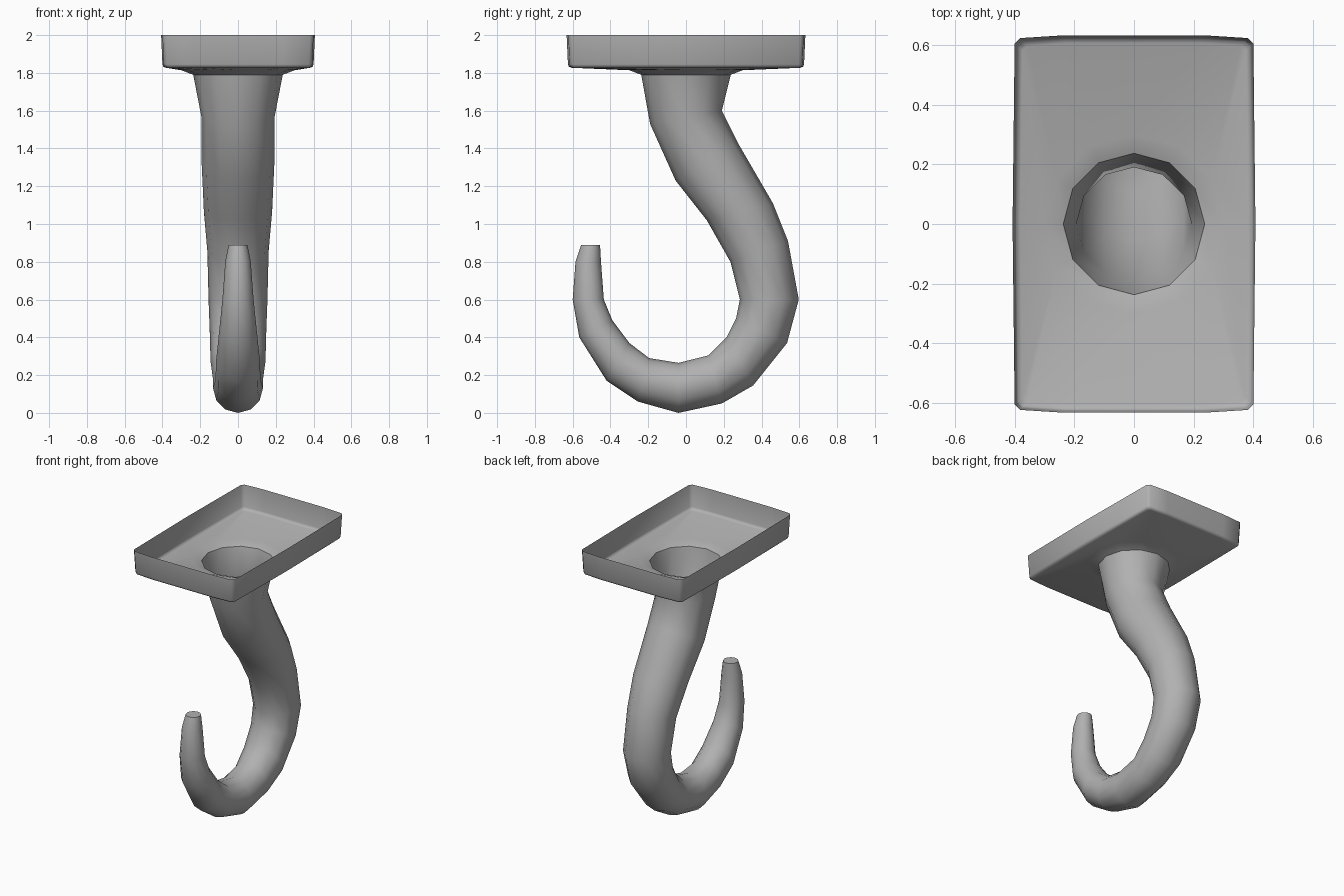
import bpy, bmesh
from math import sin, cos, pi, radians

if "Cube" in bpy.data.objects:
    bpy.data.objects.remove(bpy.data.objects["Cube"])

# Dark grey metal
metal = bpy.data.materials.new("dark_metal")
metal.diffuse_color = (.44, .44, .44, 1)
metal.use_nodes = True
metal.node_tree.nodes["Principled BSDF"].inputs["Base Color"].default_value = metal.diffuse_color


def skin(name, rings, cap_end=False):
    """Join a series of equal-length closed rings into a smooth shell."""
    bm = bmesh.new()
    vs = [[bm.verts.new(p) for p in r] for r in rings]
    for a, b in zip(vs, vs[1:]):
        n = len(a)
        for j in range(n):
            k = (j + 1) % n
            bm.faces.new((a[j], b[j], b[k], a[k]))
    if cap_end:
        bm.faces.new(vs[-1][::-1])
    bmesh.ops.remove_doubles(bm, verts=bm.verts, dist=1e-5)
    mesh = bpy.data.meshes.new(name)
    bm.to_mesh(mesh)
    bm.free()
    mesh.materials.append(metal)
    ob = bpy.data.objects.new(name, mesh)
    bpy.context.collection.objects.link(ob)
    bpy.ops.object.select_all(action='DESELECT')
    ob.select_set(True)
    bpy.context.view_layer.objects.active = ob
    bpy.ops.object.shade_smooth_by_angle(angle=radians(60))
    return ob


# Hook: each ring given by its two opposite silhouette points (y, z)
sections = [
    ((-.237, 1.79), (.237, 1.79)), ((-.19, 1.53), (.19, 1.60)),
    ((-.055, 1.23), (.28, 1.42)), ((.11, 1.02), (.46, 1.11)),
    ((.235, .80), (.54, .91)), ((.285, .60), (.597, .60)),
    ((.265, .50), (.535, .37)), ((.215, .40), (.355, .145)),
    ((.12, .305), (.19, .05)), ((-.04, .265), (-.04, 0)),
    ((-.195, .29), (-.255, .06)), ((-.30, .37), (-.42, .17)),
    ((-.39, .49), (-.565, .40)), ((-.435, .60), (-.60, .60)),
    ((-.45, .80), (-.585, .80)), ((-.455, .89), (-.555, .89)),
]
hook_rings = []
for (y0, z0), (y1, z1) in sections:
    cy, cz, dy, dz = (y0 + y1) / 2, (z0 + z1) / 2, (y1 - y0) / 2, (z1 - z0) / 2
    r = (dy * dy + dz * dz) ** .5
    hook_rings.append([(r * cos(i * pi / 6), cy + dy * sin(i * pi / 6),
                        cz + dz * sin(i * pi / 6)) for i in range(12)])
skin("hook", hook_rings, cap_end=True)

# Mounting plate: open-topped tray whose floor flares into the hook's neck
quarter = [(.407, 0), (.40, .605), (.382, .623), (.24, .632), (0, .632)]
half = quarter + [(-x, y) for x, y in quarter[-2::-1]]
outline = half + [(x, -y) for x, y in half[-2:0:-1]]
# neck vertex under each outline vertex (corner pairs share one)
steps = [0, 1, 1, 2, 3, 4, 5, 5, 6, 7, 7, 8, 9, 10, 11, 11]


def rim(inset, z):
    return [(x * (1 - inset / .41), y * (1 - inset / .635), z) for x, y in outline]


def neck(r, z):
    return [(r * cos(s * pi / 6), r * sin(s * pi / 6), z) for s in steps]


skin("mounting_plate", [rim(0, 2), rim(.007, 1.845), rim(.012, 1.833),
                        rim(.026, 1.827), neck(.30, 1.814), neck(.237, 1.79)])
